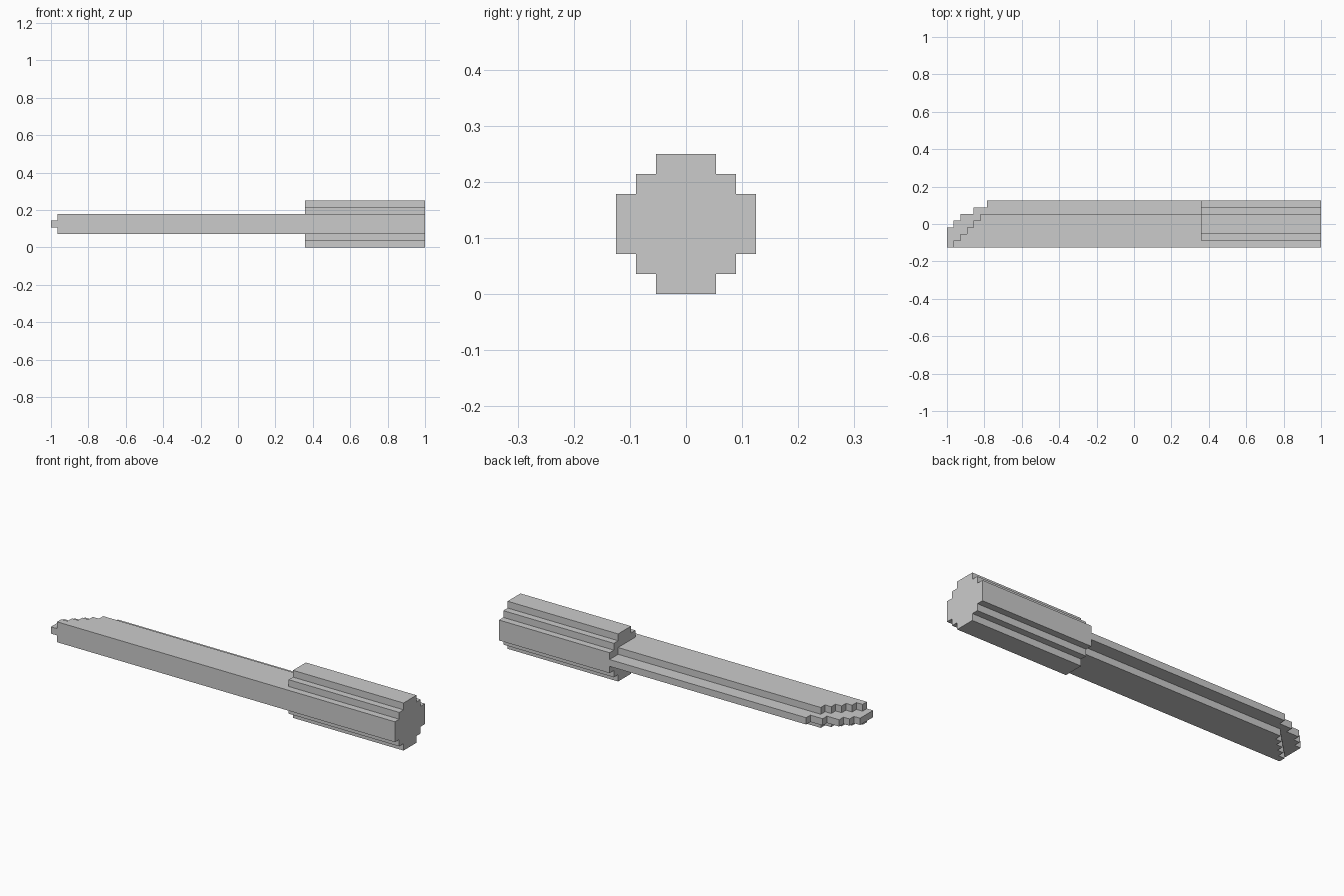
import bpy, bmesh
from mathutils import Vector

if "Cube" in bpy.data.objects:
    bpy.data.objects.remove(bpy.data.objects["Cube"])

U = 2 / 56  # one block of the stepped grid


def prism(name, outline, place, push):
    """Extrude a closed 2D outline (in blocks) along the push vector."""
    bm = bmesh.new()
    face = bm.faces.new([bm.verts.new(Vector(place(a, b)) * U) for a, b in outline])
    geom = bmesh.ops.extrude_face_region(bm, geom=[face])["geom"]
    verts = [g for g in geom if isinstance(g, bmesh.types.BMVert)]
    bmesh.ops.translate(bm, verts=verts, vec=Vector(push) * U)
    bmesh.ops.recalc_face_normals(bm, faces=bm.faces)
    mesh = bpy.data.meshes.new(name)
    bm.to_mesh(mesh)
    bm.free()
    obj = bpy.data.objects.new(name, mesh)
    bpy.context.collection.objects.link(obj)
    return obj


def blade_outline(steps):
    """Plan of a blade layer: straight edge at the front, stair-stepped tip."""
    pts, y = [(10, -3.5), (steps[0][0], -3.5)], -3.5
    for x, top in steps:
        if y != -3.5:
            pts.append((x, y))
        pts.append((x, top))
        y = top
    return pts + [(10, y)]


# Handle: stepped round cross-section swept along x
quarter = [(3.5, 1.5), (2.5, 1.5), (2.5, 2.5), (1.5, 2.5), (1.5, 3.5)]
half = quarter + [(-a, b) for a, b in reversed(quarter)]
section = half + [(a, -b) for a, b in reversed(half)]
prism("handle", section, lambda y, z: (10, y, z + 3.5), (18, 0, 0))

# Blade core: the widest middle layer, reaching the tip
core = blade_outline([(-28, -0.5), (-27, 0.5), (-26, 1.5), (-24, 2.5), (-22, 3.5)])
prism("blade_core", core, lambda x, y: (x, y, 3), (0, 0, 1))

# Blade cheeks: narrower layers above and below the core
cheek = blade_outline([(-27 + i, -2.5 + i) for i in range(5)])
for name, z in (("lower_blade_cheek", 2), ("upper_blade_cheek", 4)):
    prism(name, cheek, lambda x, y: (x, y, z), (0, 0, 1))
